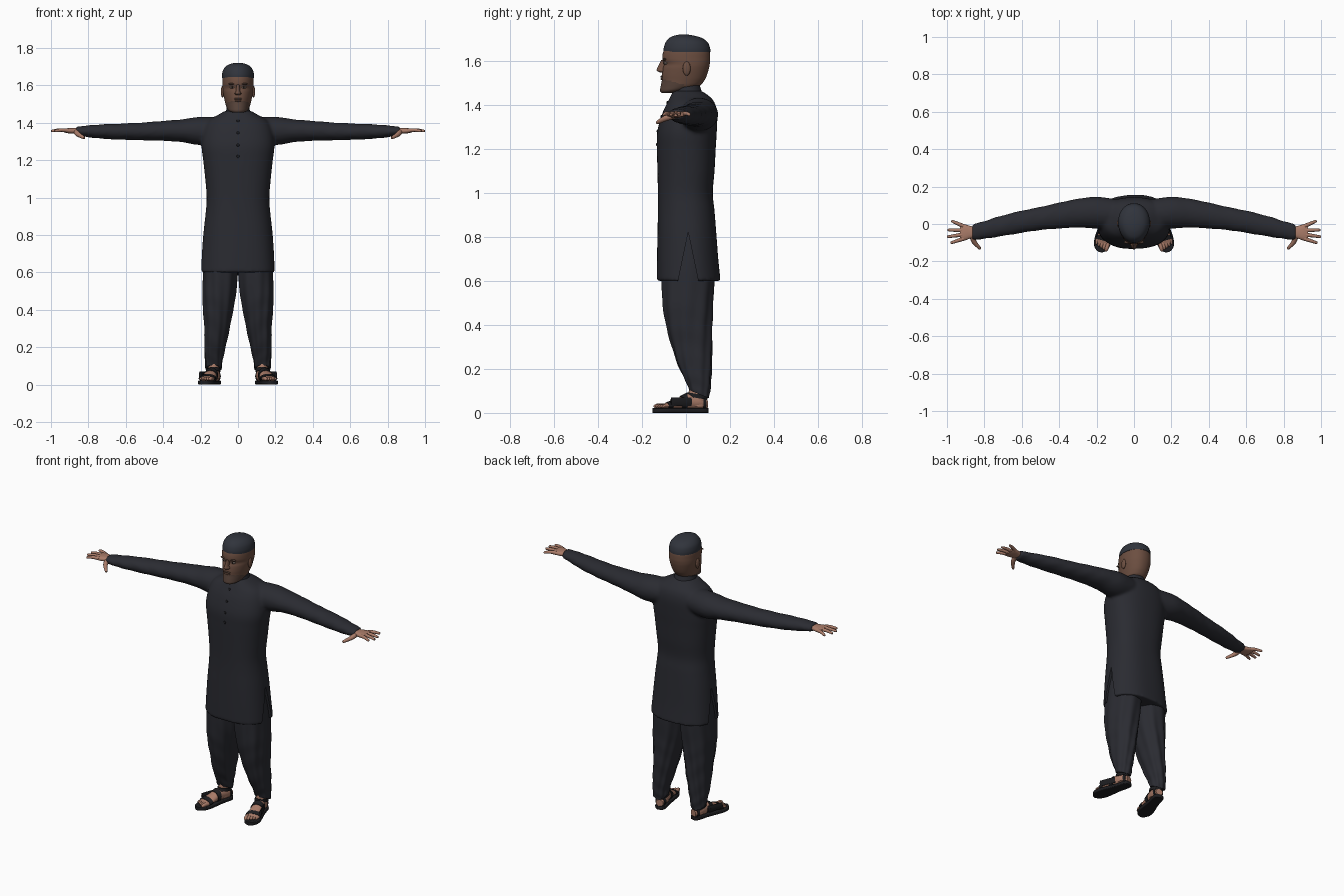
import bpy, bmesh, math
from mathutils import Vector, Matrix

old = bpy.data.objects.get("Cube")
if old:
    bpy.data.objects.remove(old, do_unlink=True)


def material(name, *rgb):
    m = bpy.data.materials.new(name)
    m.use_nodes = True
    m.diffuse_color = (*rgb, 1)
    bsdf = m.node_tree.nodes["Principled BSDF"]
    bsdf.inputs["Base Color"].default_value = (*rgb, 1)
    bsdf.inputs["Roughness"].default_value = 0.8
    return m


CLOTH = material("charcoal cloth", .023, .024, .031)
CAP = material("slate cap", .03, .034, .045)
SKIN = material("hand skin", .4, .2, .14)
FACE = material("face skin", .15, .077, .052)
BEARD = material("beard brown", .095, .056, .042)
LEATHER = material("dark leather", .012, .012, .014)
EYE = material("eye white", .3, .25, .22)
IRIS = material("iris brown", .02, .012, .01)


def finish(obj, angle=50):
    bpy.ops.object.select_all(action='DESELECT')
    obj.select_set(True)
    bpy.context.view_layer.objects.active = obj
    bpy.ops.object.shade_smooth_by_angle(angle=math.radians(angle))
    return obj


def add(name, bm, *mats):
    bmesh.ops.recalc_face_normals(bm, faces=bm.faces)
    me = bpy.data.meshes.new(name)
    bm.to_mesh(me)
    bm.free()
    for m in mats:
        me.materials.append(m)
    obj = bpy.data.objects.new(name, me)
    bpy.context.collection.objects.link(obj)
    return finish(obj)


def dense(keys, k=5):
    """Smooth curve through tuples of numbers."""
    out = []
    for i in range(len(keys) - 1):
        a, b = keys[max(i - 1, 0)], keys[i]
        c, d = keys[i + 1], keys[min(i + 2, len(keys) - 1)]
        for j in range(k):
            t = j / k
            out.append(tuple(q + t * (r - p) / 2 + t * t * (2 * p - 5 * q + 4 * r - s) / 2
                             + t ** 3 * (3 * q - p - 3 * r + s) / 2
                             for p, q, r, s in zip(a, b, c, d)))
    return out + [keys[-1]]


def upright(keys, tilt=0):
    """Rings from (z, x0, x1, y0, y1)."""
    return [(Vector(((a + b) / 2, (c + d) / 2, z)), Vector(((b - a) / 2, 0, 0)),
             Vector((0, (d - c) / 2, tilt))) for z, a, b, c, d in dense(keys)]


def sideways(keys):
    """Rings along x from (x, y0, y1, z0, z1)."""
    return [(Vector((x, (a + b) / 2, (c + d) / 2)), Vector((0, (b - a) / 2, 0)),
             Vector((0, 0, (d - c) / 2))) for x, a, b, c, d in dense(keys)]


def loft(name, rings, *mats, s=1, n=32, p=2.0, ripple=None, taper=0, place=None):
    bm, rows = bmesh.new(), []
    for i, (c, u, v) in enumerate(rings):
        row = []
        for j in range(n):
            a = math.tau * j / n
            ca, sa = math.cos(a), math.sin(a)
            r = 1 + (ripple(a, i / (len(rings) - 1)) if ripple else 0)
            e = 2 / p
            x = math.copysign(abs(ca) ** e, ca) * (1 - taper * max(0, -sa))
            co = c + u * x * r + v * math.copysign(abs(sa) ** e, sa) * r
            if place:
                co = place @ co
            row.append(bm.verts.new((co.x * s, co.y, co.z)))
        rows.append(row)
    for a, b in zip(rows, rows[1:]):
        for j in range(n):
            bm.faces.new((a[j], a[(j + 1) % n], b[(j + 1) % n], b[j]))
    bm.faces.new(rows[0])
    bm.faces.new(rows[-1])
    return add(name, bm, *mats)


def tube(name, pts, radii, mat, s=1, place=None, n=10):
    """Round-tipped limb through a few points."""
    pts = [Vector(q) for q in pts]
    d = (pts[-1] - pts[0]).normalized()
    u = d.cross(Vector((0, 0, 1))).normalized()
    v = u.cross(d)
    tip = pts[-1] + d * radii[-1] * .7
    keys = [(*q, r) for q, r in zip(pts, radii)] + [(*tip, radii[-1] * .35)]
    rings = [(Vector(q[:3]), u * q[3], v * q[3]) for q in dense(keys, 3)]
    return loft(name, rings, mat, s=s, n=n, place=place)


def ball(name, loc, size, mat):
    bm = bmesh.new()
    bmesh.ops.create_uvsphere(bm, u_segments=14, v_segments=10, radius=1,
                              matrix=Matrix.Translation(loc) @ Matrix.Diagonal((*size, 1)))
    return add(name, bm, mat)


def apply(obj, kind, **settings):
    bpy.context.view_layer.objects.active = obj
    m = obj.modifiers.new(kind, kind)
    for k, v in settings.items():
        setattr(m, k, v)
    bpy.ops.object.modifier_apply(modifier=m.name)


SIDES = (("left", 1), ("right", -1))

# Long tunic: body and sleeves fused into one garment
body = [(.6, .2, -.133, .157), (.7, .193, -.132, .147), (.82, .183, -.13, .138),
        (.92, .172, -.128, .13), (1.0, .167, -.128, .122), (1.1, .175, -.13, .13),
        (1.2, .186, -.132, .135), (1.28, .195, -.13, .14), (1.36, .185, -.108, .142),
        (1.41, .16, -.085, .13), (1.44, .11, -.07, .105), (1.465, .066, -.058, .068)]
tunic = loft("tunic", upright([(z, -x, x, a, b) for z, x, a, b in body]), CLOTH, n=64, p=2.4,
             ripple=lambda a, t: .012 * math.sin(6 * a + 5 * t) * max(0, .6 - t))
arm = [(.08, -.03, .13, 1.29, 1.43), (.2, -.025, .146, 1.28, 1.432), (.3, -.02, .135, 1.296, 1.418),
       (.4, -.025, .115, 1.303, 1.41), (.5, -.033, .092, 1.305, 1.402), (.6, -.048, .072, 1.308, 1.397),
       (.72, -.068, .042, 1.314, 1.392), (.8, -.08, .016, 1.322, 1.386), (.865, -.086, 0, 1.333, 1.379)]
sleeves = [loft(side + "_sleeve", sideways(arm), CLOTH, s=s, n=28,
                ripple=lambda a, t: .035 * t * math.sin(48 * t + 2 * math.sin(a * 2 + 1)))
           for side, s in SIDES]
bpy.ops.object.select_all(action='DESELECT')
for o in (tunic, *sleeves):
    o.select_set(True)
bpy.context.view_layer.objects.active = tunic
bpy.ops.object.join()
apply(tunic, 'REMESH', mode='VOXEL', voxel_size=.009)
apply(tunic, 'SMOOTH', factor=.5, iterations=5)

# Side slits in the tunic hem
for s in (1, -1):
    bm = bmesh.new()
    tri = [(-.04, .58), (.06, .58), (.01, .82)]
    ends = [[bm.verts.new((s * x, y, z)) for y, z in tri] for x in (.155, .3)]
    for i in range(3):
        j = (i + 1) % 3
        bm.faces.new((ends[0][i], ends[0][j], ends[1][j], ends[1][i]))
    bm.faces.new(ends[0])
    bm.faces.new(ends[1])
    cutter = add("slit_cutter", bm, CLOTH)
    cutter.hide_render = True
    apply(tunic, 'BOOLEAN', operation='DIFFERENCE', object=cutter, solver='EXACT')
    bpy.data.objects.remove(cutter, do_unlink=True)
finish(tunic, 60)

# Stand collar and front buttons
loft("collar", upright([(1.43, -.074, .074, -.068, .08), (1.455, -.066, .066, -.062, .07),
                        (1.482, -.06, .06, -.056, .062)], tilt=.01), CLOTH)
bpy.context.view_layer.update()
for i, z in enumerate((1.41, 1.345, 1.28, 1.22)):
    hit, loc, _, _ = tunic.ray_cast(Vector((0, -1, z)), Vector((0, 1, 0)))
    if hit:
        ball(f"button_{i + 1}", loc, (.008, .004, .008), LEATHER)

# Baggy trousers with draped pleats, ankles
leg = [(.82, .0, .165, -.1, .11), (.66, -.004, .182, -.112, .127), (.5, .008, .188, -.106, .122),
       (.4, .026, .186, -.092, .12), (.3, .046, .18, -.068, .119), (.2, .068, .18, -.036, .115),
       (.13, .083, .176, -.004, .11), (.085, .088, .173, .016, .103)]
for side, s in SIDES:
    loft(side + "_trouser_leg", upright(leg, tilt=-.018), CLOTH, s=s, n=72, p=2.2,
         ripple=lambda a, t: .032 * math.sin(9 * a + 7 * t) * min(1, 3 * t)
         + .025 * t * math.sin(38 * t + 3 * math.cos(a)))
    loft(side + "_ankle", upright([(.03, .1, .16, .0, .09), (.08, .1, .16, .01, .09),
                                   (.16, .1, .165, .02, .095)]), SKIN, s=s, n=20)

# Feet and sandals, turned slightly outward
place = Matrix.Translation((.117, .095, 0)) @ Matrix.Rotation(math.radians(15), 4, 'Z')
foot = dense([(0, .04, .022, .02), (-.04, .048, .032, .035), (-.09, .052, .033, .036),
              (-.14, .042, .037, .024), (-.19, .032, .041, .014), (-.21, .03, .036, .009)], 6)


def foot_rings(part, grow=1.0):
    return [(Vector((0, y, z)), Vector((w * grow, 0, 0)), Vector((0, 0, h * grow)))
            for y, z, w, h in part]


sole = [(.004, .016), (-.015, .032), (-.08, .034), (-.14, .041), (-.19, .046), (-.225, .04),
        (-.247, .022), (-.254, .006)]
for side, s in SIDES:
    loft(side + "_foot", foot_rings(foot), SKIN, s=s, n=20, place=place)
    loft(side + "_sandal_sole", [(Vector((0, y, .011)), Vector((w, 0, 0)), Vector((0, 0, .011)))
                                 for y, w in dense(sole, 4)], LEATHER, s=s, n=24, p=6, place=place)
    for label, i, j in (("heel", 2, 5), ("instep", 13, 17), ("toe", 21, 25)):
        loft(f"{side}_{label}_strap", foot_rings(foot[i:j], 1.13), LEATHER, s=s, n=20, place=place)
    loft(side + "_ankle_strap", upright([(.068, .094, .165, -.002, .098),
                                         (.086, .094, .165, .004, .098)], tilt=-.008),
         LEATHER, s=s, n=24)
    loft(side + "_top_strap", [(Vector((x, y, .05)), Vector((.006, 0, 0)), Vector((0, 0, .02)))
                               for x, y in ((.028, -.08), (.037, -.13), (.041, -.18))],
         LEATHER, s=s, n=10, place=place)
    for i in range(5):
        x, end = -.03 + i * .015, -.236 + i * .005
        r = .011 - i * .001
        tube(f"{side}_toe_{i + 1}", [(x, -.19, .031), (x, end + .015, .032), (x, end, .03)],
             [r, r, r * .8], SKIN, s=s, place=place)

# Hands
palm = [(.83, -.07, -.02, 1.342, 1.372), (.87, -.076, -.012, 1.341, 1.371),
        (.905, -.088, -.002, 1.343, 1.371), (.93, -.088, -.002, 1.348, 1.368)]
fingers = ((-.078, -.1, .982), (-.056, -.068, 1.0), (-.034, -.032, .998), (-.012, .015, .978))
for side, s in SIDES:
    loft(side + "_palm", sideways(palm), SKIN, s=s, n=20, p=2.5)
    for i, (y0, y1, x1) in enumerate(fingers):
        x1 -= .006
        tube(f"{side}_finger_{i + 1}", [(.91, y0, 1.358), ((.91 + x1) / 2, (y0 + y1) / 2, 1.361),
                                        (x1, y1, 1.356)], [.0115, .0095, .007], SKIN, s=s)
    tube(side + "_thumb", [(.865, -.06, 1.352), (.855, -.095, 1.338), (.825, -.13, 1.32)],
         [.017, .013, .008], SKIN, s=s)

# Head with brow, cheeks, jaw; the beard is coloured by region
skull = [(1.455, .03, -.112, -.06), (1.465, .05, -.118, .0), (1.485, .062, -.115, .06),
         (1.51, .069, -.11, .083), (1.535, .075, -.11, .095), (1.565, .081, -.106, .104),
         (1.585, .083, -.1, .108), (1.61, .084, -.108, .11), (1.65, .081, -.1, .105),
         (1.69, .06, -.07, .075), (1.705, .03, -.03, .03)]
head = loft("head", upright([(z, -x, x, a, b) for z, x, a, b in skull]), FACE, BEARD,
            n=48, p=2.2, taper=.12)
for f in head.data.polygons:
    c = f.center
    f.material_index = int(c.y < -.01 and c.z < 1.515 - .25 * (c.y + .1))
loft("neck", upright([(1.42, -.055, .055, -.05, .06), (1.47, -.055, .055, -.05, .06),
                      (1.54, -.06, .06, -.05, .075)]), FACE, n=28)
loft("nose", upright([(1.548, -.014, .014, -.12, -.08), (1.556, -.018, .018, -.133, -.08),
                      (1.568, -.012, .012, -.13, -.08), (1.605, -.008, .008, -.112, -.08)]), FACE, n=16)
ball("upper_lip", (0, -.11, 1.528), (.024, .007, .005), BEARD)
ball("lower_lip", (0, -.109, 1.517), (.02, .007, .005), FACE)
for side, s in SIDES:
    ball(side + "_eye", (s * .031, -.091, 1.589), (.014, .009, .006), EYE)
    ball(side + "_iris", (s * .031, -.098, 1.589), (.005, .004, .005), IRIS)
    ball(side + "_brow", (s * .033, -.097, 1.607), (.02, .009, .005), BEARD)
    ear = ball(side + "_ear", (s * .083, .003, 1.565), (.009, .018, .032), FACE)

# Rounded cap
crown = [(1.64, .085, -.102, .111), (1.66, .085, -.101, .109), (1.685, .078, -.092, .098),
         (1.705, .06, -.074, .07), (1.716, .035, -.048, .03), (1.72, .01, -.025, .0)]
loft("cap", upright([(z, -x, x, a, b) for z, x, a, b in crown]), CAP, n=48, p=2.1, taper=.1)
